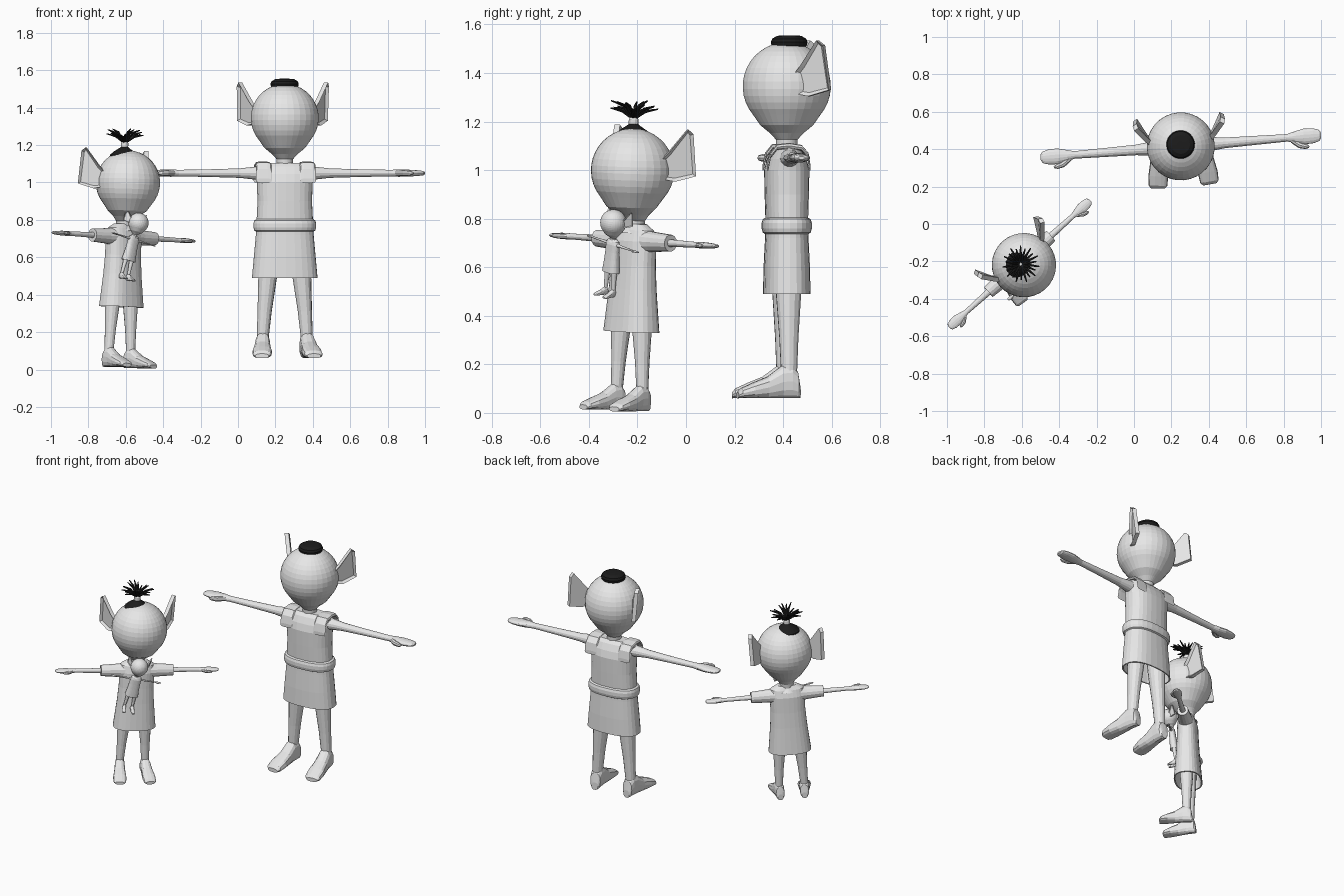
import bpy, bmesh, math, random
from mathutils import Vector, Matrix

if "Cube" in bpy.data.objects:
    bpy.data.objects.remove(bpy.data.objects["Cube"])

random.seed(4)


def material(name, r, g, b):
    m = bpy.data.materials.new(name)
    m.diffuse_color = (r, g, b, 1)
    m.use_nodes = True
    m.node_tree.nodes["Principled BSDF"].inputs["Base Color"].default_value = m.diffuse_color
    return m


GREY = material("light grey", 0.8, 0.8, 0.8)
BLACK = material("black", 0.012, 0.012, 0.012)


def finish(bm, name, mat, mx):
    bmesh.ops.recalc_face_normals(bm, faces=bm.faces)
    bm.transform(mx)
    me = bpy.data.meshes.new(name)
    bm.to_mesh(me)
    bm.free()
    me.materials.append(mat)
    ob = bpy.data.objects.new(name, me)
    bpy.context.collection.objects.link(ob)


def tube(bm, rings, n=20, e=1.0):
    """Loft of oval rings (centre, half width, half depth) along one axis."""
    d = (Vector(rings[-1][0]) - Vector(rings[0][0])).normalized()
    if abs(d.z) > 0.7:
        u, v = Vector((1, 0, 0)), Vector((0, 1, 0))
    else:
        u = d.cross(Vector((0, 0, 1))).normalized()
        v = Vector((0, 0, 1))
    loops = []
    for c, a, b in rings:
        loop = []
        for i in range(n):
            t = 2 * math.pi * i / n
            x, y = math.cos(t), math.sin(t)
            x = math.copysign(abs(x) ** e, x)
            y = math.copysign(abs(y) ** e, y)
            loop.append(bm.verts.new(Vector(c) + u * x * a + v * y * b))
        loops.append(loop)
    for p, q in zip(loops, loops[1:]):
        for i in range(n):
            j = (i + 1) % n
            bm.faces.new((p[i], p[j], q[j], q[i]))
    bm.faces.new(loops[0][::-1])
    bm.faces.new(loops[-1])


def part(name, rings, mx, mat=GREY, n=20, e=1.0):
    bm = bmesh.new()
    tube(bm, rings, n, e)
    finish(bm, name, mat, mx)


def ear(name, s, c, k, mx):
    # dished triangular flap swept backwards
    pts = [(.150, .00, -.025), (.195, .07, -.04), (.238, .15, -.015), (.242, .125, .165),
           (.236, .10, .185), (.185, .04, .085), (.155, .01, .04)]
    bm = bmesh.new()
    f = bm.faces.new([bm.verts.new((s * x * k, c[1] + y * k, c[2] + z * k)) for x, y, z in pts])
    back = Vector((-.87 * s, .5, 0)) * .025 * k
    res = bmesh.ops.extrude_face_region(bm, geom=[f], use_keep_orig=True)
    new = [g for g in res["geom"] if isinstance(g, bmesh.types.BMVert)]
    bmesh.ops.translate(bm, verts=new, vec=back)
    bmesh.ops.recalc_face_normals(bm, faces=bm.faces)
    bmesh.ops.inset_individual(bm, faces=[f], thickness=.014 * k, depth=-.014 * k)
    finish(bm, name, GREY, mx)


def figure(name, mx, head, hr, neck_y, arm_z, ak, ax, torso, leg, foot_k, splay):
    # head: round skull drawn down into the neck
    hy, hz = head
    rings = [((0, neck_y, hz + z * hr), r * hr, r * hr)
             for z, r in ((-1.5, .36), (-1.36, .24), (-1.2, .25))]
    rings += [((0, (hy + neck_y) / 2, hz - 1.06 * hr), .38 * hr, .38 * hr),
              ((0, hy, hz - .88 * hr), .6 * hr, .6 * hr)]
    for i in range(15):
        t = math.radians(-40 + 129 * i / 14)
        rings.append(((0, hy, hz + hr * math.sin(t)), hr * math.cos(t), hr * math.cos(t)))
    part(name + "_head", rings, mx, n=32)

    # tunic: turned in at the hem so the skirt is hollow
    z0, w0, d0 = torso[0]
    zi, wi, di = torso[2]
    prof = [(zi, wi - .012, di - .012), (z0, w0 - .008, d0 - .008)] + torso
    part(name + "_tunic", [((0, 0, z), w, d) for z, w, d in prof], mx, n=28, e=.82)

    for s, side in ((-1, "left"), (1, "right")):
        ear(f"{name}_{side}_ear", s, (0, hy, hz), hr / .178, mx)

        # arm with flat hand and thumb
        arm = [(ax / ak, .042, .04), (.24, .028, .026), (.40, .024, .021), (.57, .020, .018),
               (.61, .030, .020), (.66, .042, .019), (.71, .040, .016), (.742, .030, .012),
               (.752, .015, .006)]
        part(f"{name}_{side}_arm",
             [((s * x * ak, 0, arm_z), a * ak, b * ak) for x, a, b in arm], mx, n=14)
        thumb = [(.595, -.015, .014), (.635, -.045, .016), (.67, -.056, .013), (.685, -.058, .005)]
        part(f"{name}_{side}_thumb",
             [((s * x * ak, y * ak, arm_z), r * ak, r * ak) for x, y, r in thumb], mx, n=8)

        # leg
        part(f"{name}_{side}_leg",
             [((s * x, 0, z), r, r * 1.05) for z, x, r in leg], mx, n=14)

        # long wedge foot, toes turned slightly out
        foot = [(.045, .022, .05), (.035, .034, .11), (.01, .038, .14), (-.03, .040, .135),
                (-.09, .046, .09), (-.15, .053, .065), (-.20, .050, .042), (-.215, .036, .025)]
        fx = leg[-1][1]
        part(f"{name}_{side}_foot",
             [((s * (fx - y * splay), y * foot_k, h * foot_k / 2), w * foot_k, h * foot_k / 2)
              for y, w, h in foot], mx, n=14, e=.8)


# ---- large figure
big = Matrix.Translation((.25, .415, .06)) @ Matrix.Rotation(math.radians(4.6), 4, 'Z')
figure("large", big, (0, 1.285), .182, 0, .99, 1.0, .12,
       [(.43, .176, .096), (.54, .166, .094), (.66, .155, .088), (.72, .152, .086),
        (.84, .146, .090), (.94, .150, .092), (.985, .158, .080), (1.025, .160, .060),
        (1.045, .130, .040)],
       [(.55, .085, .058), (.43, .092, .050), (.25, .108, .038), (.11, .118, .032)], 1.0, .10)

# belt around the waist
part("large_belt", [((0, 0, z), .155 + o, .089 + o) for z, o in
                    ((.675, -.005), (.682, .008), (.70, .013), (.722, .013), (.738, .008), (.745, -.005))],
     big, n=28, e=.82)

# shoulder straps
for s, side in ((-1, "left"), (1, "right")):
    part(f"large_{side}_strap",
         [((s * .118, y, z), .042, .012) for y, z in
          ((-.088, .95), (-.078, 1.0), (-.05, 1.035), (0, 1.04), (.05, 1.032), (.078, 1.0), (.086, .95))],
         big, n=10, e=.6)

# flat black hair knot
part("large_hair", [((0, .01, 1.285 + z), r, r) for z, r in
                    ((.155, .06), (.168, .073), (.182, .076), (.196, .070), (.208, .05), (.210, .02))],
     big, BLACK, n=24)

# ---- small figure
small_args = dict(
    head=(-.02, .99), hr=.172, neck_y=0, arm_z=.70, ak=.675, ax=.08,
    torso=[(.325, .132, .086), (.40, .124, .080), (.50, .114, .072), (.60, .108, .066),
           (.70, .110, .062), (.745, .102, .048), (.77, .060, .034)],
    leg=[(.42, .062, .042), (.32, .066, .038), (.20, .073, .029), (.09, .078, .024)],
    foot_k=.78, splay=.08)
small = (Matrix.Translation((-.635, -.235, .01)) @ Matrix.Rotation(math.radians(42), 4, 'Z')
         @ Matrix.Rotation(math.radians(2.6), 4, 'Y'))
figure("small", small, **small_args)

# short sleeves
for s, side in ((-1, "left"), (1, "right")):
    part(f"small_{side}_sleeve",
         [((s * x, 0, .70), r, r) for x, r in ((.06, .05), (.12, .042), (.225, .035), (.224, .02))],
         small, n=14)

# hair cap, tie and spiky tuft
part("small_hair_cap", [((-.02, -.005, z), r, r) for z, r in
                        ((1.105, .08), (1.135, .077), (1.155, .055), (1.175, .025), (1.185, .015))],
     small, BLACK, n=20)
part("small_hair_tie", [((-.02, -.005, z), r, r) for z, r in
                        ((1.172, .014), (1.18, .020), (1.20, .020), (1.212, .012))],
     small, GREY, n=14)
bm = bmesh.new()
count = 22
for i in range(count):
    t = 2 * math.pi * i / count
    reach = .10 if i % 2 else .085
    rise = random.uniform(.035, .075)
    path = ((.005, 0, .007), (reach * .5, rise * .75, .007), (reach, rise, .003))
    tube(bm, [((-.02 + r * math.cos(t), -.005 + r * math.sin(t), 1.203 + z), w, w)
              for r, z, w in path], n=6)
finish(bm, "small_hair_tuft", BLACK, small)

# ---- doll carried on the chest, a scaled copy of the small figure
doll = (Matrix.Translation((-.61, -.317, .482)) @ Matrix.Rotation(math.radians(42), 4, 'Z')
        @ Matrix.Rotation(math.radians(13), 4, 'Y') @ Matrix.Rotation(math.radians(6), 4, 'X')
        @ Matrix.Scale(.315, 4))
figure("doll", doll, **small_args)
